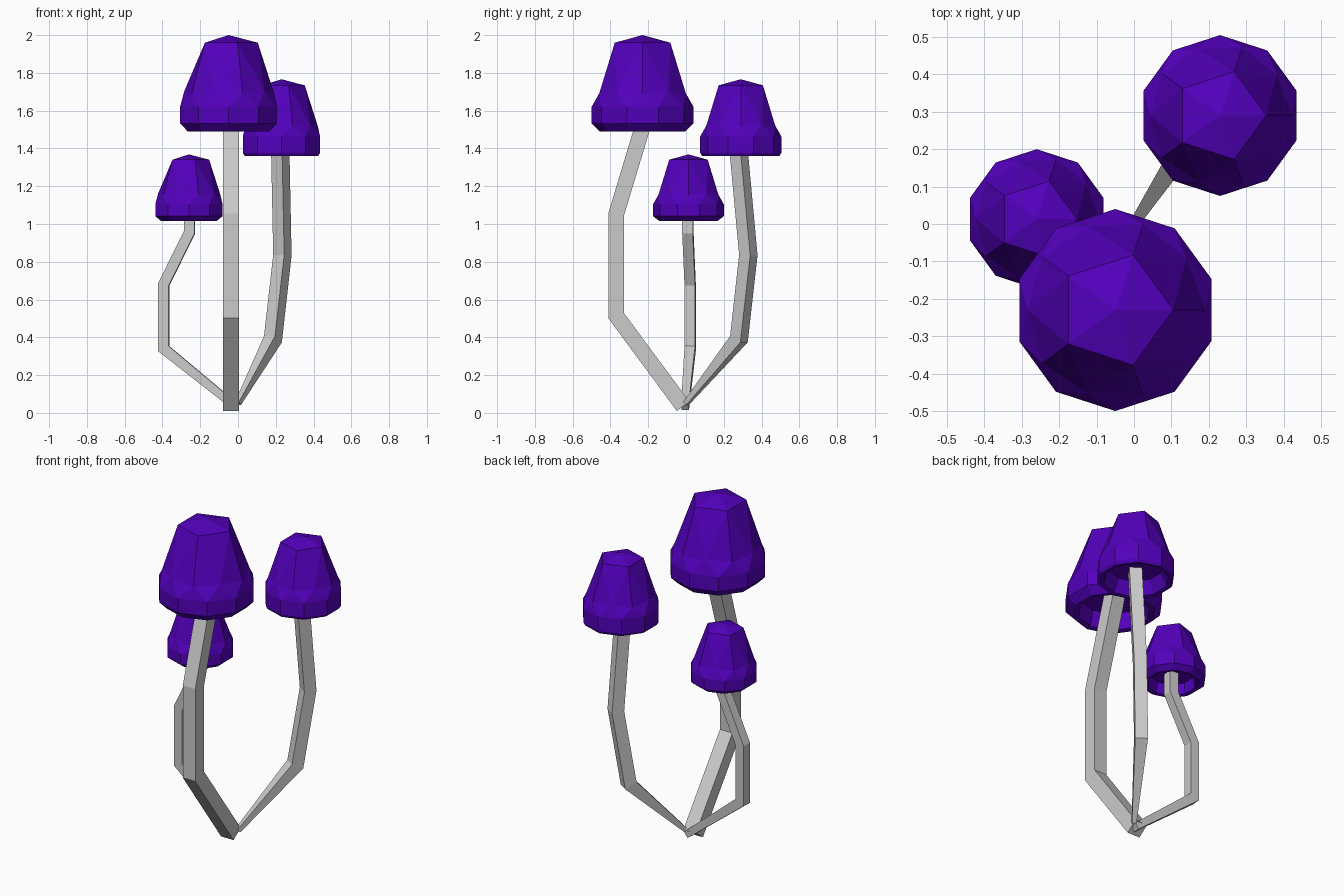
import bpy, bmesh
from mathutils import Vector

if "Cube" in bpy.data.objects:
    bpy.data.objects.remove(bpy.data.objects["Cube"])

purple = bpy.data.materials.new("purple_cap")
purple.diffuse_color = (0.085, 0.0, 0.5, 1)
purple.use_nodes = True
purple.node_tree.nodes["Principled BSDF"].inputs["Base Color"].default_value = purple.diffuse_color


def finish(name, bm, mat=None):
    bmesh.ops.recalc_face_normals(bm, faces=bm.faces)
    me = bpy.data.meshes.new(name)
    bm.to_mesh(me)
    bm.free()
    ob = bpy.data.objects.new(name, me)
    bpy.context.collection.objects.link(ob)
    if mat:
        me.materials.append(mat)


def cap(name, x, y, bottom, r, rim, wall_low):
    """Stretched half icosphere with a ten-sided rim and hollow underside."""
    bm = bmesh.new()
    bmesh.ops.create_icosphere(bm, subdivisions=2, radius=1)
    bmesh.ops.delete(bm, geom=[v for v in bm.verts if v.co.z < -0.1], context='VERTS')
    # Bell profile: sphere height -> (new height, radial scale)
    rings = [(0, 0.48, 1), (0.447, 0.74, 1), (0.526, 0.79, 1.02),
             (0.851, 1.74, 1.09), (1, 1.89, 1)]
    for v in bm.verts:
        _, h, s = min(rings, key=lambda k: abs(k[0] - v.co.z))
        v.co = (v.co.x * s, v.co.y * s, h)
    # Rim wall, lower chamfer, lip and inside wall
    edges = [e for e in bm.edges if e.is_boundary]
    for rad, h in [(1, wall_low), (rim, 0), (rim - 0.11, 0.02), (0.66, 0.36)]:
        geom = bmesh.ops.extrude_edge_only(bm, edges=edges)["geom"]
        edges = [g for g in geom if isinstance(g, bmesh.types.BMEdge) and g.is_boundary]
        for v in {v for e in edges for v in e.verts}:
            flat = Vector((v.co.x, v.co.y, 0)).normalized() * rad
            v.co = (flat.x, flat.y, h)
    # Inside ceiling
    bmesh.ops.contextual_create(bm, geom=edges)
    for v in bm.verts:
        v.co = v.co * r + Vector((x, y, bottom))
    finish(name, bm, purple)


def stem(name, points, widths, plan):
    """Mitred square tube bending in the vertical plane along plan."""
    bm = bmesh.new()
    pts = [Vector(p) for p in points]
    side = Vector((-plan[1], plan[0], 0)).normalized()
    loops = []
    for i, (p, w) in enumerate(zip(pts, widths)):
        a = (p - pts[max(i - 1, 0)]).normalized()
        b = (pts[min(i + 1, len(pts) - 1)] - p).normalized()
        t = (a + b).normalized()
        up = side.cross(t).normalized() / max(t.dot(a), t.dot(b))
        loops.append([bm.verts.new(p + (side * u + up * v) * w / 2)
                      for u, v in ((-1, -1), (1, -1), (1, 1), (-1, 1))])
    for lo, hi in zip(loops, loops[1:]):
        for k in range(4):
            bm.faces.new((lo[k], lo[k - 1], hi[k - 1], hi[k]))
    bm.faces.new(loops[0])
    bm.faces.new(loops[-1])
    finish(name, bm)


# Caps
cap("large_cap", -0.05, -0.23, 1.49, 0.27, 0.84, 0.16)
cap("medium_cap", 0.23, 0.29, 1.36, 0.215, 0.95, 0.08)
cap("small_cap", -0.26, 0.013, 1.015, 0.187, 0.82, 0.14)

# Stems
stem("large_stem", [(-0.037, -0.015, 0.035), (-0.037, -0.37, 0.515),
                    (-0.037, -0.37, 1.05), (-0.037, -0.21, 1.58)],
     [0.083] * 4, (0, -1))
stem("medium_stem", [(0.0, 0.0, 0.05), (0.185, 0.28, 0.39),
                     (0.235, 0.33, 0.835), (0.223, 0.275, 1.43)],
     [0.025, 0.07, 0.07, 0.07], (0.56, 0.83))
stem("small_stem", [(-0.01, -0.005, 0.03), (-0.393, 0.022, 0.34), (-0.393, 0.022, 0.68),
                    (-0.257, 0.01, 0.955), (-0.257, 0.01, 1.08)],
     [0.04, 0.056, 0.056, 0.056, 0.056], (-1, 0.07))
